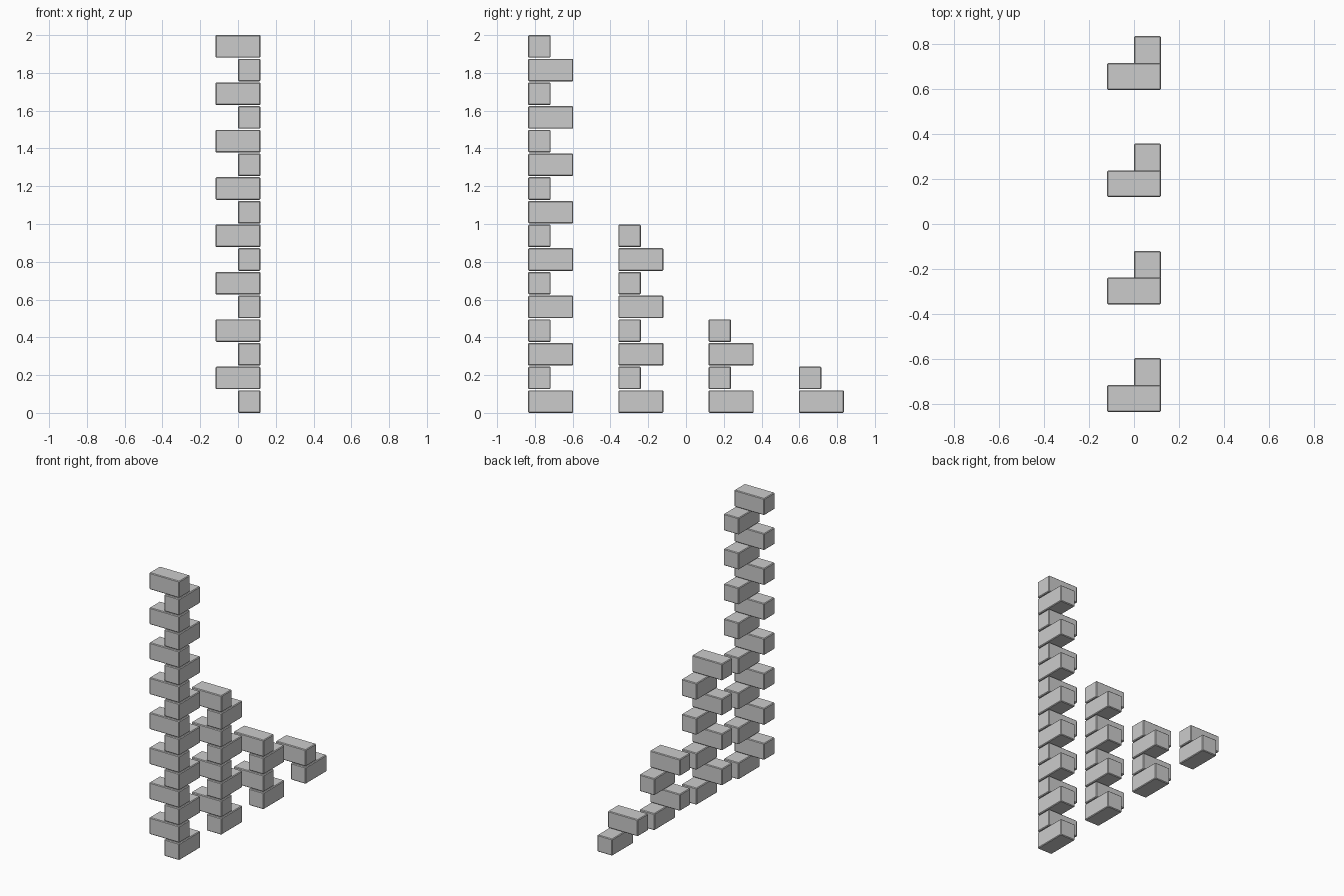
import bpy

if "Cube" in bpy.data.objects:
    bpy.data.objects.remove(bpy.data.objects["Cube"])

U = 2 / 16.75        # block width; blocks are 1 x 2 x 1 units
PITCH = 1.05 * U     # layer spacing, leaves a thin gap


def block(name, x0, x1, y0, y1, z0):
    bpy.ops.mesh.primitive_cube_add(
        size=1, location=((x0 + x1) / 2, (y0 + y1) / 2, z0 + U / 2))
    ob = bpy.context.object
    ob.name = name
    ob.scale = (x1 - x0, y1 - y0, U)
    bpy.ops.object.transform_apply(location=False, rotation=False, scale=True)
    # slim chamfer on every edge
    bev = ob.modifiers.new("chamfer", "BEVEL")
    bev.width = 0.04 * U
    bev.segments = 1


# four towers, each half as tall as the one before it
for t, layers in enumerate((16, 8, 4, 2)):
    y = (-7 + 4 * t) * U
    for i in range(layers):
        if i % 2 == 0:   # lengthwise block
            block(f"tower_{t + 1}_long_block_{i + 1}", 0, U, y, y + 2 * U, i * PITCH)
        else:            # crosswise block
            block(f"tower_{t + 1}_cross_block_{i + 1}", -U, U, y, y + U, i * PITCH)
